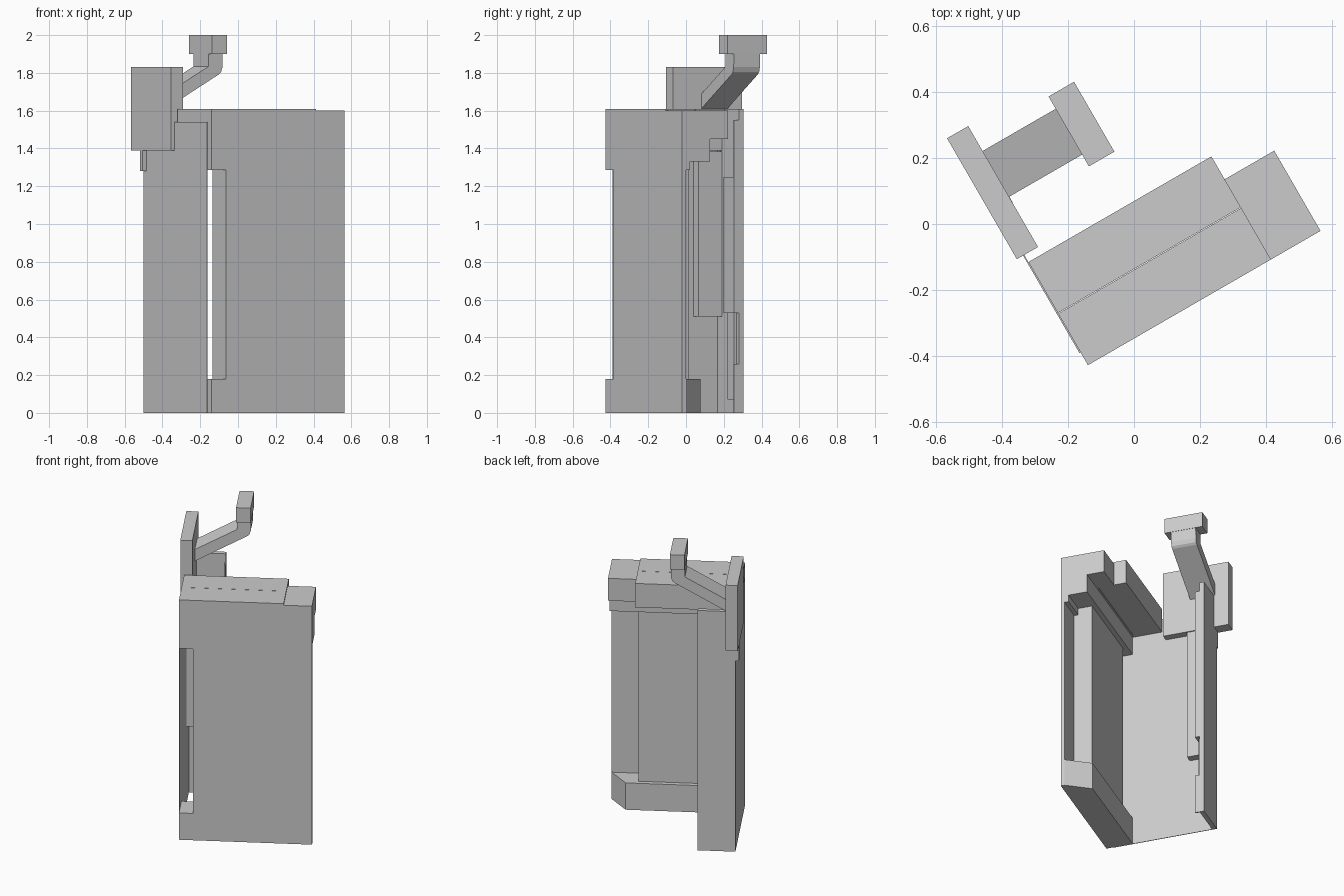
import bpy, bmesh, math
from mathutils import Matrix

cube = bpy.data.objects.get("Cube")
if cube:
    bpy.data.objects.remove(cube, do_unlink=True)

TURN = Matrix.Rotation(math.radians(30), 4, 'Z')

grey = bpy.data.materials.new("plain grey")
grey.use_nodes = True
COLOUR = (0.6, 0.6, 0.6, 1)
grey.diffuse_color = COLOUR
grey.node_tree.nodes["Principled BSDF"].inputs["Base Color"].default_value = COLOUR


def prism(name, outline, lo, hi, place):
    """Extrude a 2D outline from lo to hi; place maps (a, b, depth) to local xyz."""
    bm = bmesh.new()
    base = bm.faces.new([bm.verts.new(place(a, b, lo)) for a, b in outline])
    new = bmesh.ops.extrude_face_region(bm, geom=[base])["geom"]
    shift = [q - p for p, q in zip(place(0, 0, lo), place(0, 0, hi))]
    bmesh.ops.translate(bm, vec=shift, verts=[g for g in new if isinstance(g, bmesh.types.BMVert)])
    bmesh.ops.recalc_face_normals(bm, faces=bm.faces)
    bm.transform(TURN)
    mesh = bpy.data.meshes.new(name)
    bm.to_mesh(mesh)
    bm.free()
    mesh.materials.append(grey)
    obj = bpy.data.objects.new(name, mesh)
    bpy.context.collection.objects.link(obj)
    return obj


def plan(name, outline, z):
    return prism(name, outline, z[0], z[1], lambda a, b, d: (a, b, d))


def box(name, x, y, z):
    return plan(name, [(x[0], y[0]), (x[1], y[0]), (x[1], y[1]), (x[0], y[1])], z)


LEFT, RIGHT, FRONT = -0.334, 0.478, -0.30
SIDE = 0.305

# Main casing: front sheet, core and stepped head
box("front_sheet", (-0.248, RIGHT), (FRONT, -0.276), (0, 1.33))
box("core", (-0.248, SIDE), (-0.276, -0.16), (0.1, 1.33))
box("head_lower_step", (LEFT, RIGHT), (FRONT, -0.25), (1.285, 1.33))
box("head_middle_step", (LEFT, RIGHT), (FRONT, -0.13), (1.33, 1.45))
box("head_shoulder", (SIDE, RIGHT), (FRONT, -0.02), (1.45, 1.6))
box("head_cap_front", (LEFT, SIDE), (FRONT, -0.12), (1.45, 1.61))
box("head_cap_back", (LEFT, SIDE), (-0.118, 0.06), (1.45, 1.61))

# Foot with an angled back corner
plan("foot", [(LEFT, FRONT), (RIGHT, FRONT), (RIGHT, -0.276), (0.38, -0.13), (LEFT, -0.13)], (0, 0.18))

# Thin side wall and the return panel behind it
box("side_wall", (-0.338, LEFT), (-0.255, 0.414), (0, 1.54))
box("return_panel", (-0.338, -0.107), (0.385, 0.414), (0, 1.61))
box("wall_rib", (LEFT, -0.285), (0.24, 0.385), (0.51, 1.385))
box("panel_rib", (-0.22, -0.107), (0.355, 0.385), (0.53, 1.25))
box("panel_strip", (-0.20, -0.13), (0.37, 0.385), (0.07, 0.53))
for name, z in (("lower_lip", (0, 0.26)), ("upper_lip", (1.25, 1.55))):
    box(name, (-0.115, -0.107), (0.356, 0.385), z)

# Upright plate with its clip
box("upright_plate", (-0.36, -0.286), (0.085, 0.507), (1.39, 1.83))
box("plate_clip", (-0.36, -0.338), (0.385, 0.414), (1.28, 1.39))

# Bent arm: side profile in x and z, extruded across y
arm = [(-0.286, 1.612), (0.035, 1.793), (0.047, 1.805), (0.055, 1.83),
       (0.056, 1.9), (-0.03, 1.9), (-0.03, 1.834), (-0.286, 1.69)]
prism("bent_arm", arm, 0.26, 0.42, lambda a, b, d: (a, d, b))
box("arm_grip", (-0.031, 0.058), (0.219, 0.463), (1.9, 2.0))
